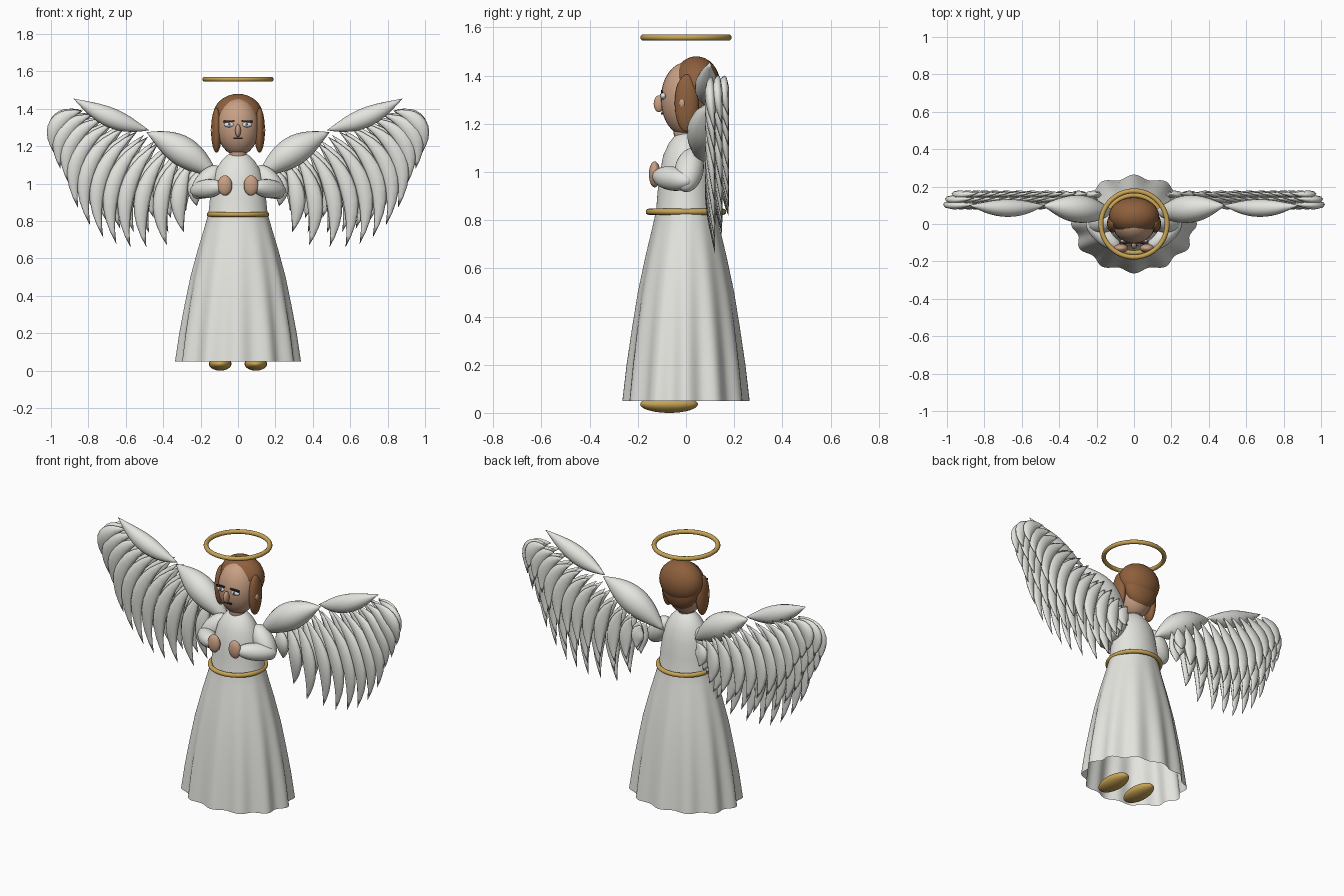
import bpy, bmesh, math
from mathutils import Vector

if "Cube" in bpy.data.objects:
    bpy.data.objects.remove(bpy.data.objects["Cube"])


def material(name, rgb):
    m = bpy.data.materials.new(name)
    m.diffuse_color = (*rgb, 1)
    m.use_nodes = True
    m.node_tree.nodes["Principled BSDF"].inputs["Base Color"].default_value = m.diffuse_color
    return m


WHITE = material("white cloth", (0.78, 0.78, 0.74))
SKIN = material("skin", (0.58, 0.35, 0.23))
HAIR = material("brown hair", (0.27, 0.115, 0.045))
GOLD = material("gold", (0.58, 0.37, 0.09))
DARK = material("dark brown", (0.035, 0.02, 0.015))
EYE = material("eye white", (0.75, 0.76, 0.78))
IRIS = material("iris grey", (0.1, 0.12, 0.15))


def finish(bm, name, mat, fix=True):
    if fix:
        bmesh.ops.recalc_face_normals(bm, faces=bm.faces)
    for f in bm.faces:
        f.smooth = True
    me = bpy.data.meshes.new(name)
    bm.to_mesh(me)
    bm.free()
    me.materials.append(mat)
    ob = bpy.data.objects.new(name, me)
    bpy.context.collection.objects.link(ob)
    return ob


def ball(name, loc, size, mat, rot=(0, 0, 0)):
    bm = bmesh.new()
    bmesh.ops.create_uvsphere(bm, u_segments=24, v_segments=16, radius=1)
    ob = finish(bm, name, mat)
    ob.location, ob.scale, ob.rotation_euler = loc, size, rot
    return ob


def limb(name, a, b, r, mat):
    a, b = Vector(a), Vector(b)
    d = b - a
    return ball(name, (a + b) / 2, (r, r, d.length / 2), mat,
                d.to_track_quat('Z', 'Y').to_euler())


def plate(name, loc, size, mat, tilt=0):
    bm = bmesh.new()
    bmesh.ops.create_cube(bm, size=1)
    ob = finish(bm, name, mat)
    for p in ob.data.polygons:
        p.use_smooth = False
    ob.location, ob.scale, ob.rotation_euler = loc, size, (0, tilt, 0)


def ring(name, z, major, minor):
    bpy.ops.mesh.primitive_torus_add(location=(0, 0, z), major_radius=major,
                                     minor_radius=minor, major_segments=48, minor_segments=12)
    ob = bpy.context.object
    ob.name = name
    ob.data.materials.append(GOLD)
    bpy.ops.object.shade_smooth()


def leaf(bm, a, mid, b, width, thick, steps=10, sides=10):
    """Pointed solid swept along a quadratic curve, wide in the xz plane."""
    a, mid, b = Vector(a), Vector(mid), Vector(b)
    start, end, rings = bm.verts.new(a), bm.verts.new(b), []
    for i in range(1, steps):
        t = i / steps
        p = a * (1 - t) ** 2 + mid * 2 * t * (1 - t) + b * t * t
        d = (mid - a) * (1 - t) + (b - mid) * t
        side = d.cross(Vector((0, 1, 0))).normalized()
        up = side.cross(d).normalized()
        s = math.sin(math.pi * t)
        rings.append([bm.verts.new(p + side * width * s * math.cos(k * math.tau / sides)
                                   + up * thick * s * math.sin(k * math.tau / sides))
                      for k in range(sides)])
    for k in range(sides):
        n = (k + 1) % sides
        bm.faces.new((start, rings[0][n], rings[0][k]))
        bm.faces.new((end, rings[-1][k], rings[-1][n]))
        for r0, r1 in zip(rings, rings[1:]):
            bm.faces.new((r0[k], r0[n], r1[n], r1[k]))


# Gown: one open scalloped surface, folds deepening towards the hem
bm = bmesh.new()
profile = [(0.05, .322), (.2, .303), (.35, .278), (.5, .25), (.65, .212), (.76, .18), (.84, .158),
           (.92, .15), (1.0, .137), (1.07, .12), (1.12, .09), (1.15, .06), (1.165, .035)]
N, prev = 144, None
for z, r in profile:
    fold = 0.045 * max(0, (0.84 - z) / 0.79)
    cur = []
    for k in range(N):
        th = k * math.tau / N
        rr = r * (1 + fold * math.cos(12 * th))
        cur.append(bm.verts.new((rr * math.cos(th), rr * 0.785 * math.sin(th), z)))
    if prev:
        for k in range(N):
            n = (k + 1) % N
            bm.faces.new((prev[k], prev[n], cur[n], cur[k]))
    prev = cur
finish(bm, "gown", WHITE, fix=False)

# Belt and halo
ring("belt", 0.835, 0.154, 0.013)
ring("halo", 1.558, 0.177, 0.013)

# Neck, head and face
limb("neck", (0, -.005, 1.06), (0, -.005, 1.3), 0.047, SKIN)
ball("head", (0, 0, 1.302), (.113, .105, .153), SKIN)
ball("nose", (0, -.112, 1.283), (.015, .022, .035), SKIN)
plate("mouth", (0, -.099, 1.243), (.05, .009, .008), DARK)

# Hair on the crown and back of the head
ball("hair_cap", (0, .043, 1.36), (.134, .1, .12), HAIR)
ball("hair_back", (0, .055, 1.32), (.115, .07, .125), HAIR)

# Tips of the wing feathers, from the body outwards (x, z)
TIPS = [(.22, .88), (.29, .74), (.38, .67), (.49, .66), (.575, .66), (.65, .675), (.72, .71),
        (.79, .775), (.855, .87), (.905, 1.0), (.95, 1.08), (.985, 1.165)]

for s, tag in ((1, "left"), (-1, "right")):
    # Eyes and brows
    ball("eye_" + tag, (s * .047, -.094, 1.315), (.029, .013, .014), EYE)
    ball("iris_" + tag, (s * .046, -.102, 1.317), (.009, .007, .009), IRIS)
    plate("brow_" + tag, (s * .048, -.099, 1.333), (.058, .009, .01), DARK, s * .04)
    # Side hair and ears
    ball("side_hair_" + tag, (s * .115, .003, 1.285), (.029, .05, .12), HAIR)
    ball("ear_" + tag, (s * .132, -.015, 1.285), (.014, .015, .022), SKIN)
    # Sleeves, hands and shoes
    limb("upper_sleeve_" + tag, (s * .1, .03, 1.09), (s * .235, -.005, .925), .06, WHITE)
    limb("lower_sleeve_" + tag, (s * .25, .015, .96), (s * .08, -.13, .985), .05, WHITE)
    ball("hand_" + tag, (s * .07, -.13, .99), (.039, .024, .054), SKIN)
    ball("shoe_" + tag, (s * .095, -.07, .036), (.06, .12, .036), GOLD)
    # Wing arms
    bm = bmesh.new()
    leaf(bm, (s * .1, .06, 1.03), (s * .29, .08, 1.19), (s * .49, .1, 1.275), .08, .075, 14, 14)
    finish(bm, "inner_wing_arm_" + tag, WHITE)
    bm = bmesh.new()
    leaf(bm, (s * .475, .1, 1.285), (s * .67, .07, 1.33), (s * .88, .1, 1.455), .053, .048, 14, 14)
    finish(bm, "outer_wing_arm_" + tag, WHITE)
    # Overlapping feather rows, shorter towards the back
    for row, (y, length) in enumerate(((.095, 1), (.125, .86), (.152, .7))):
        bm = bmesh.new()
        for i, (tx, tz) in enumerate(TIPS):
            t = (i + (0, .35, 0)[row]) / (len(TIPS) - 1)
            rx = .19 + .64 * t
            rz = 1.08 + .31 * t + .03 * math.sin(math.pi * t)
            ex, ez = rx + (tx - rx) * length, rz + (tz - rz) * length
            dx, dz = ex - rx, ez - rz
            bow = .22 + .3 * t
            mx, mz = (rx + ex) / 2 - dz * bow, (rz + ez) / 2 + dx * bow
            leaf(bm, (s * rx, y + .015, rz), (s * mx, y - .01, mz), (s * ex, y + .025, ez),
                 .044, .022, 10, 8)
        finish(bm, "feather_row_%d_%s" % (row + 1, tag), WHITE)
